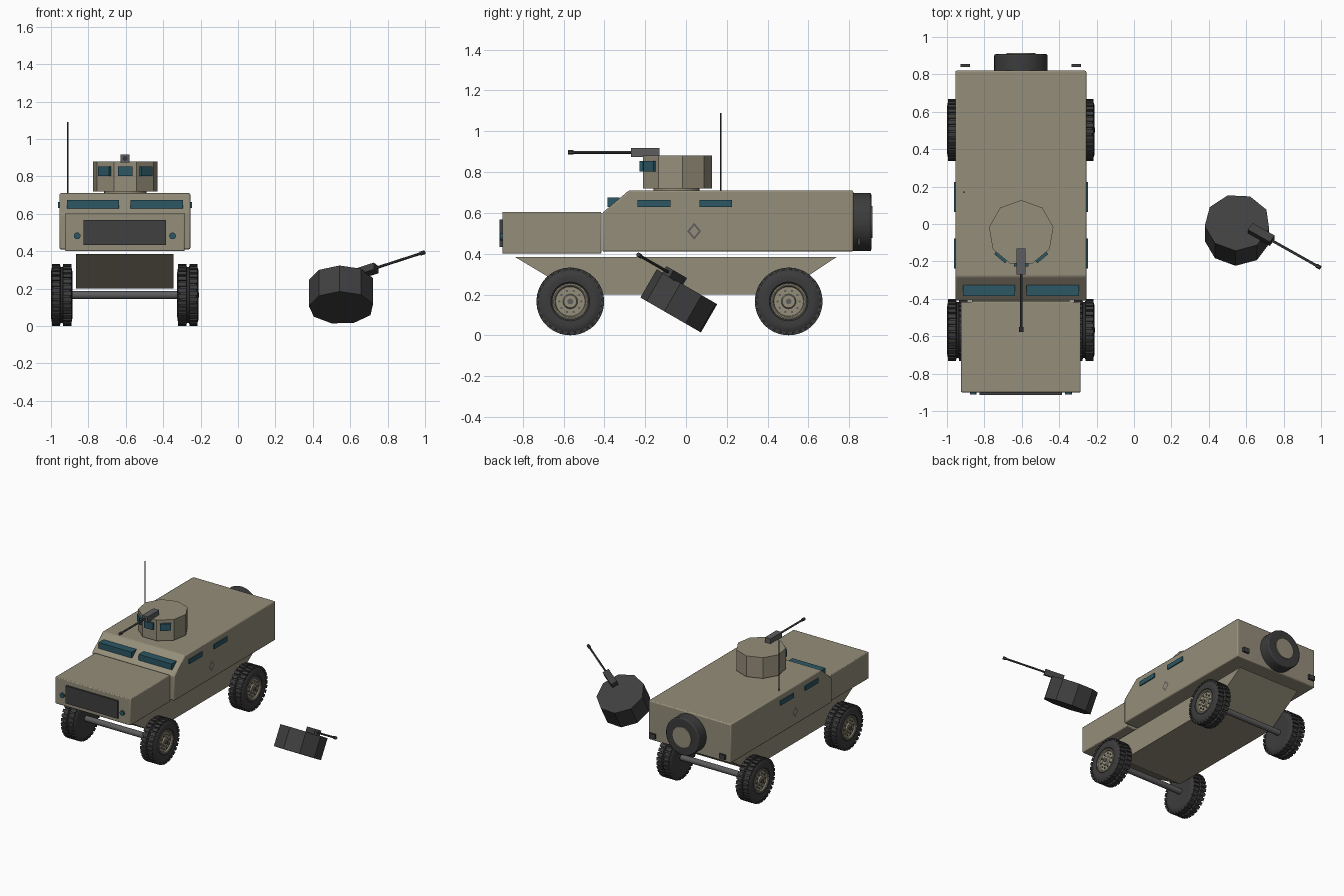
import bpy, bmesh
from math import pi, radians, cos, sin
from mathutils import Matrix, Vector

cube = bpy.data.objects.get("Cube")
if cube:
    bpy.data.objects.remove(cube, do_unlink=True)

CX = -0.605   # centreline of the vehicle
made = []


def material(name, r, g, b):
    m = bpy.data.materials.new(name)
    m.use_nodes = True
    m.diffuse_color = (r, g, b, 1)
    bsdf = m.node_tree.nodes["Principled BSDF"]
    bsdf.inputs["Base Color"].default_value = (r, g, b, 1)
    bsdf.inputs["Roughness"].default_value = 0.8
    return m


olive = material("olive_paint", 0.30, 0.27, 0.195)
glass = material("teal_glass", 0.025, 0.095, 0.13)
rubber = material("black_rubber", 0.045, 0.045, 0.046)
metal = material("gun_metal", 0.11, 0.11, 0.115)
dark = material("dark_steel", 0.05, 0.05, 0.052)


def to_mesh(bm, name, *mats):
    bmesh.ops.recalc_face_normals(bm, faces=bm.faces[:])
    mesh = bpy.data.meshes.new(name)
    bm.to_mesh(mesh)
    bm.free()
    for m in mats:
        mesh.materials.append(m)
    return mesh


def place(mesh, name, matrix=Matrix(), bevel=0):
    ob = bpy.data.objects.new(name, mesh)
    ob.matrix_world = matrix
    bpy.context.collection.objects.link(ob)
    if bevel:
        mod = ob.modifiers.new("Bevel", "BEVEL")
        mod.width, mod.segments, mod.limit_method = bevel, 2, "ANGLE"
    made.append(ob)
    return ob


def box(name, mat, centre, size, matrix=Matrix(), bevel=0):
    bm = bmesh.new()
    bmesh.ops.create_cube(bm, size=1, matrix=Matrix.Translation(centre) @ Matrix.Diagonal((*size, 1)))
    return place(to_mesh(bm, name, mat), name, matrix, bevel)


def rod(name, mat, start, end, radius, sides=16, matrix=Matrix(), turn=0, bevel=0):
    a, b = Vector(start), Vector(end)
    bm = bmesh.new()
    aim = (b - a).to_track_quat("Z", "Y").to_matrix().to_4x4()
    bmesh.ops.create_cone(bm, cap_ends=True, segments=sides, radius1=radius, radius2=radius,
                          depth=(b - a).length,
                          matrix=Matrix.Translation((a + b) / 2) @ aim @ Matrix.Rotation(turn, 4, "Z"))
    return place(to_mesh(bm, name, mat), name, matrix, bevel)


def side_prism(name, mat, profile, half_width, bevel=0):
    """Extrude a (y, z) outline across the vehicle."""
    bm = bmesh.new()
    face = bm.faces.new([bm.verts.new((CX - half_width, y, z)) for y, z in profile])
    ext = bmesh.ops.extrude_face_region(bm, geom=[face])["geom"]
    bmesh.ops.translate(bm, verts=[v for v in ext if isinstance(v, bmesh.types.BMVert)],
                        vec=(2 * half_width, 0, 0))
    return place(to_mesh(bm, name, mat), name, bevel=bevel)


def lathe_x(bm, profile, steps=40):
    """Spin an (x, radius) outline about the x axis."""
    vs = [bm.verts.new((x, 0, r)) for x, r in profile]
    es = [bm.edges.new(p) for p in zip(vs, vs[1:])]
    bmesh.ops.spin(bm, geom=vs + es, cent=(0, 0, 0), axis=(1, 0, 0), angle=2 * pi, steps=steps)
    bmesh.ops.remove_doubles(bm, verts=bm.verts[:], dist=1e-5)


# Hull
side_prism("cabin", olive, [(-0.41, 0.41), (0.82, 0.41), (0.82, 0.71), (-0.28, 0.71), (-0.41, 0.60)],
           0.35, 0.008)
side_prism("hood", olive, [(-0.90, 0.40), (-0.415, 0.40), (-0.415, 0.605), (-0.90, 0.605)], 0.32, 0.006)
side_prism("underbody", olive, [(-0.84, 0.385), (0.74, 0.385), (0.46, 0.20), (-0.53, 0.20)], 0.26)
box("grille", dark, (CX, -0.905, 0.5), (0.44, 0.018, 0.135))

# Paired hull details
for s, side in ((1, "left"), (-1, "right")):
    box(f"windshield_{side}", glass, (CX + s * 0.17, -0.355, 0.652), (0.28, 0.06, 0.045))
    for y, pos in ((-0.157, "front"), (0.145, "rear")):
        box(f"{pos}_window_{side}", glass, (CX + s * 0.35, y, 0.647), (0.016, 0.16, 0.034))
    x = CX + s * 0.255
    rod(f"headlight_{side}", glass, (x, -0.89, 0.482), (x, -0.912, 0.482), 0.018)
    box(f"tail_light_{side}", dark, (CX + s * 0.297, 0.847, 0.46), (0.05, 0.015, 0.035))
    # Diamond outline plate
    bm = bmesh.new()
    ring = [[bm.verts.new((CX + s * 0.353, 0.04 + k * a * 0.034, 0.51 + k * b * 0.042))
             for a, b in ((1, 0), (0, 1), (-1, 0), (0, -1))] for k in (1, 0.66)]
    for i in range(4):
        j = (i + 1) % 4
        bm.faces.new((ring[0][i], ring[0][j], ring[1][j], ring[1][i]))
    bmesh.ops.solidify(bm, geom=bm.faces[:], thickness=0.004)
    place(to_mesh(bm, "diamond", metal), f"diamond_plate_{side}")

# Antenna and spare wheel
rod("antenna", dark, (-0.91, 0.17, 0.70), (-0.91, 0.17, 1.09), 0.004, 8)
rod("spare_tyre", rubber, (CX, 0.81, 0.555), (CX, 0.908, 0.555), 0.143, 32, bevel=0.008)
rod("spare_hub", olive, (CX, 0.90, 0.555), (CX, 0.915, 0.555), 0.078, 32)

# Tyre with a centre groove and staggered tread blocks
bm = bmesh.new()
half = [(0.005, 0.150), (0.008, 0.157), (0.043, 0.157), (0.054, 0.142), (0.0575, 0.12), (0.054, 0.095)]
lathe_x(bm, [(-0.048, 0)] + [(-x, r) for x, r in reversed(half)] + half + [(0.044, 0.084), (0.036, 0.08)])
LUGS = 30
for row in (-1, 1):
    for i in range(LUGS):
        turn = Matrix.Rotation(2 * pi * (i + row * 0.25) / LUGS, 4, "X")
        lug = Matrix.Translation((row * 0.03, 0, 0.157)) @ Matrix.Diagonal((0.044, 0.023, 0.017, 1))
        bmesh.ops.create_cube(bm, size=1, matrix=turn @ lug)
tyre = to_mesh(bm, "tyre", rubber)

# Rim with bolts
bm = bmesh.new()
lathe_x(bm, [(0.03, 0.088), (0.052, 0.088), (0.054, 0.082), (0.051, 0.076), (0.042, 0.072),
             (0.042, 0.036), (0.052, 0.031), (0.052, 0)])
paint_faces = set(bm.faces)
for i in range(10):
    a = 2 * pi * i / 10
    bmesh.ops.create_cone(bm, cap_ends=True, segments=8, radius1=0.006, radius2=0.006, depth=0.012,
                          matrix=Matrix.Translation((0.042, 0.054 * cos(a), 0.054 * sin(a)))
                          @ Matrix.Rotation(pi / 2, 4, "Y"))
bmesh.ops.create_cone(bm, cap_ends=True, segments=16, radius1=0.014, radius2=0.014, depth=0.012,
                      matrix=Matrix.Translation((0.052, 0, 0)) @ Matrix.Rotation(pi / 2, 4, "Y"))
for f in bm.faces:
    f.material_index = 0 if f in paint_faces else 1
rim = to_mesh(bm, "rim", olive, metal)

# Axles and four wheels
for y, pos in ((-0.567, "front"), (0.503, "rear")):
    rod(f"{pos}_axle", metal, (CX - 0.31, y, 0.166), (CX + 0.31, y, 0.166), 0.022)
    for s, side in ((1, "left"), (-1, "right")):
        m = Matrix.Translation((CX + s * 0.3375, y, 0.166)) @ Matrix.Rotation(0 if s > 0 else pi, 4, "Z")
        place(tyre, f"{pos}_tyre_{side}", m)
        place(rim, f"{pos}_rim_{side}", m)


def turret(prefix, mat, matrix):
    """Nine-sided turret with a gun on top, centred on its own origin."""
    rod(prefix + "turret", mat, (0, 0, -0.08), (0, 0, 0.08), 0.175, 9, matrix)
    body = made[-1].data
    # one flat side faces forward
    first = max(body.vertices, key=lambda v: v.co.y).co
    body.transform(Matrix.Rotation(pi / 2 - Vector((first.x, first.y)).angle_signed(Vector((1, 0))), 4, "Z"))
    rod(prefix + "gun_barrel", dark, (0, -0.22, 0.096), (0, -0.528, 0.096), 0.007, 12, matrix)
    rod(prefix + "gun_muzzle", dark, (0, -0.505, 0.096), (0, -0.53, 0.096), 0.011, 12, matrix)
    box(prefix + "gun_body", metal if mat is olive else dark, (0, -0.153, 0.096), (0.048, 0.14, 0.042), matrix)


# Mounted turret with its collar and vision blocks
mount = Matrix.Translation((CX + 0.002, -0.047, 0.80))
turret("", olive, mount)
rod("turret_collar", olive, (0, 0, -0.10), (0, 0, -0.078), 0.113, 32, mount)
for deg, pos in ((-40, "right"), (0, "front"), (40, "left")):
    box(f"turret_window_{pos}", glass, (0, -0.168, 0.028), (0.076, 0.024, 0.052),
        mount @ Matrix.Rotation(radians(deg), 4, "Z"))

# Loose turret lying beside the vehicle
turret("loose_", dark, Matrix.Translation((0.552, -0.032, 0.167))
       @ Matrix.Rotation(radians(-30), 4, "X") @ Matrix.Rotation(radians(57), 4, "Z"))

# Smooth round parts, keep edges sharp
bpy.ops.object.select_all(action="DESELECT")
for ob in made:
    ob.select_set(True)
bpy.context.view_layer.objects.active = made[0]
bpy.ops.object.shade_smooth_by_angle(angle=radians(30))
